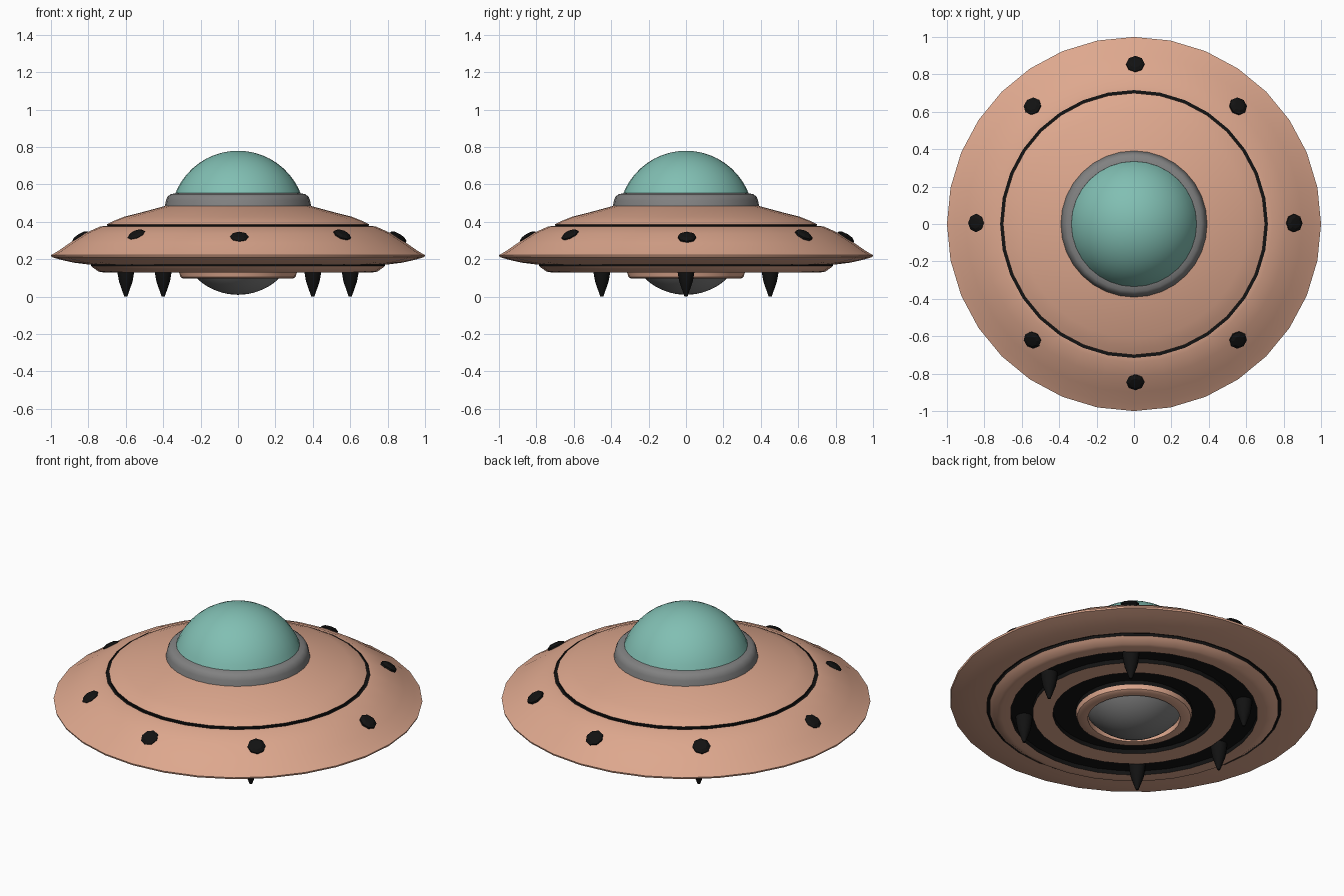
import bpy, bmesh, math

if "Cube" in bpy.data.objects:
    bpy.data.objects.remove(bpy.data.objects["Cube"])


def material(name, rgb):
    m = bpy.data.materials.new(name)
    m.diffuse_color = (*rgb, 1)
    m.use_nodes = True
    m.node_tree.nodes["Principled BSDF"].inputs["Base Color"].default_value = m.diffuse_color
    return m


COPPER = material("copper", (0.73, 0.39, 0.27))
BLACK = material("black", (0.006, 0.006, 0.006))
GLASS = material("teal_glass", (0.22, 0.52, 0.45))
GREY = material("grey", (0.22, 0.22, 0.22))


def lathe(name, profile, mat, segs=32, loc=(0, 0, 0), rot=(0, 0, 0), angle=35):
    """Spin (radius, z) points, listed top to bottom round the outside."""
    bm = bmesh.new()
    rings = []
    for r, z in profile:
        if r == 0:
            rings.append([bm.verts.new((0, 0, z))] * segs)
        else:
            rings.append([bm.verts.new((r * math.cos(math.tau * i / segs),
                                        r * math.sin(math.tau * i / segs), z))
                          for i in range(segs)])
    for a, b in zip(rings, rings[1:]):
        for i in range(segs):
            j = (i + 1) % segs
            quad = dict.fromkeys((a[i], b[i], b[j], a[j]))
            bm.faces.new(list(quad))
    mesh = bpy.data.meshes.new(name)
    bm.to_mesh(mesh)
    bm.free()
    ob = bpy.data.objects.new(name, mesh)
    ob.location, ob.rotation_euler = loc, rot
    bpy.context.collection.objects.link(ob)
    mesh.materials.append(mat)
    bpy.ops.object.select_all(action='DESELECT')
    ob.select_set(True)
    bpy.context.view_layer.objects.active = ob
    bpy.ops.object.shade_smooth_by_angle(angle=math.radians(angle))
    return ob


def cap(radius, base, tip, steps=10):
    """Spherical cap profile from the axis at tip to radius at base."""
    h = abs(tip - base)
    R = (radius ** 2 + h ** 2) / (2 * h)
    end = math.asin(radius / R)
    s = 1 if tip > base else -1
    return [(R * math.sin(end * i / steps),
             tip - s * R * (1 - math.cos(end * i / steps))) for i in range(steps + 1)]


# cockpit
lathe("canopy", cap(0.34, 0.54, 0.78), GLASS)
lathe("canopy_collar", [(0.32, 0.54), (0.335, 0.553), (0.36, 0.548), (0.377, 0.535),
                        (0.385, 0.515), (0.392, 0.48)], GREY, angle=50)

# upper hull with its panel seam
lathe("upper_deck", [(0.30, 0.495), (0.39, 0.485), (0.50, 0.455), (0.61, 0.427),
                     (0.665, 0.405), (0.70, 0.387)], COPPER)
lathe("upper_seam", [(0.70, 0.387), (0.697, 0.37), (0.716, 0.37), (0.716, 0.378)], BLACK)
lathe("outer_hull", [(0.716, 0.378), (0.74, 0.374), (0.82, 0.338), (0.90, 0.287),
                     (0.96, 0.245), (1.0, 0.222), (0.997, 0.212), (0.95, 0.198),
                     (0.88, 0.182), (0.80, 0.172)], COPPER)

# underside steps and dark channels
lathe("lower_seam", [(0.80, 0.172), (0.80, 0.18), (0.785, 0.18), (0.785, 0.164)], BLACK)
lathe("underside_outer_ring", [(0.785, 0.164), (0.775, 0.155), (0.745, 0.134),
                               (0.72, 0.13), (0.67, 0.13)], COPPER)
lathe("outer_channel", [(0.67, 0.13), (0.67, 0.155), (0.55, 0.155), (0.55, 0.13)], BLACK)
lathe("underside_middle_ring", [(0.55, 0.13), (0.44, 0.13)], COPPER)
lathe("inner_channel", [(0.44, 0.13), (0.44, 0.155), (0.315, 0.155), (0.315, 0.13)], BLACK)
lathe("underside_inner_ring", [(0.315, 0.13), (0.308, 0.105), (0.295, 0.097),
                               (0.25, 0.097), (0.25, 0.14)], COPPER)
lathe("belly_dome", cap(0.25, 0.13, 0.01)[::-1], GREY)

# landing claws
for i, (x, y) in enumerate([(0.6, 0), (-0.6, 0), (0.4, 0.45), (-0.4, 0.45),
                            (0.4, -0.45), (-0.4, -0.45)]):
    lathe(f"landing_claw_{i + 1}", [(0, 0.155), (0.047, 0.155), (0.044, 0.125), (0.036, 0.08),
                                    (0.022, 0.04), (0.008, 0.0), (0, 0.0)],
          BLACK, 12, (x, y, 0))

# hull lights
spots = [(0.85, 0), (0.55, 0.625), (0, 0.85), (-0.55, 0.625),
         (-0.85, 0), (-0.55, -0.625), (0, -0.85), (0.55, -0.625)]
for i, (x, y) in enumerate(spots):
    r = math.hypot(x, y)
    z = 0.338 - (r - 0.82) * 0.64
    lathe(f"hull_light_{i + 1}", [(0, 0.018), (0.03, 0.015), (0.049, 0.004),
                                  (0.049, -0.008), (0, -0.012)],
          BLACK, 8, (x + 0.007, y + 0.005, z),
          (0, math.radians(31), math.atan2(y, x)), 20)
